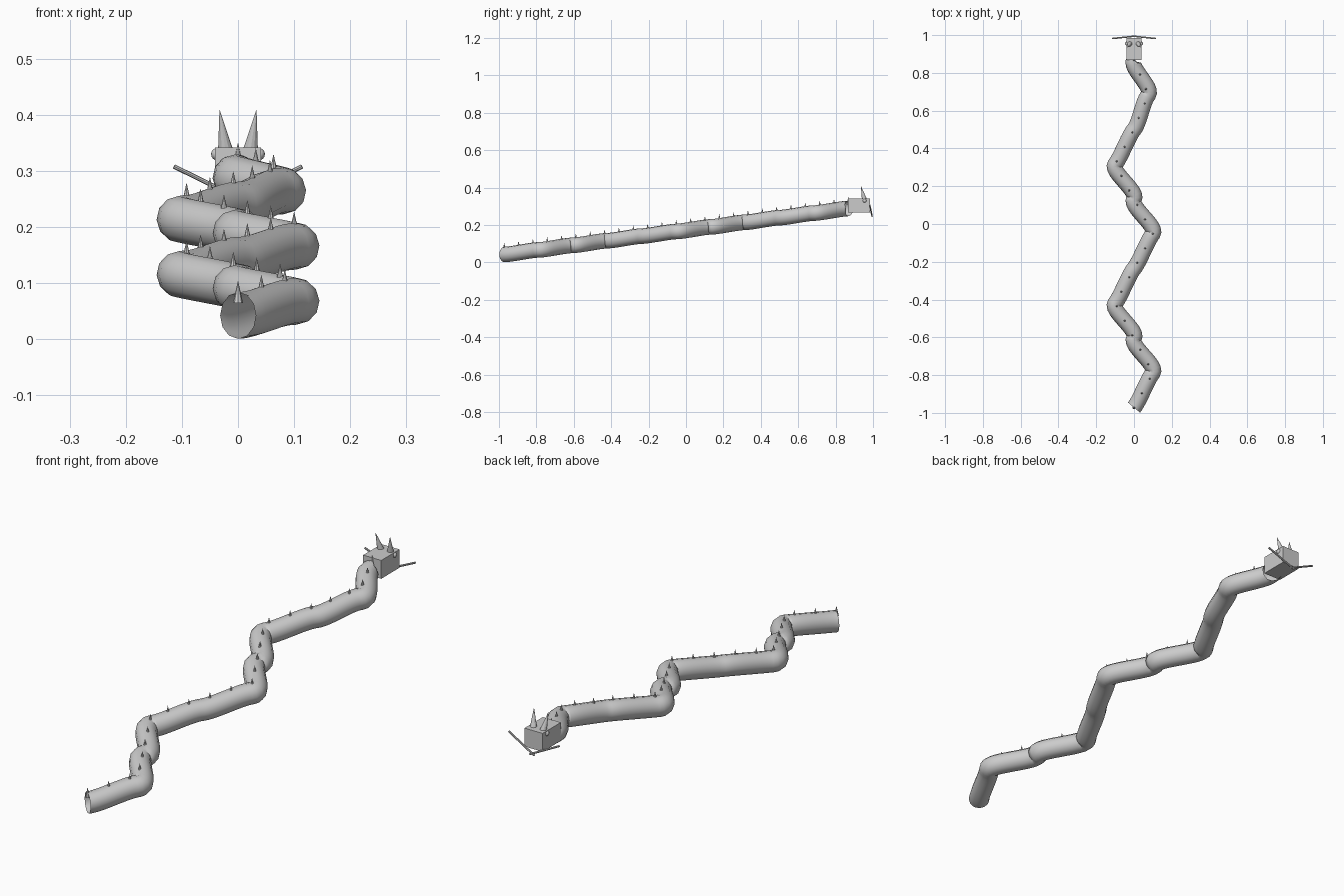
import bpy, math
from mathutils import Vector

if "Cube" in bpy.data.objects:
    bpy.data.objects.remove(bpy.data.objects["Cube"])

# control points of the winding body
N = 10
wave = [0, 1, 0, -1, 0, 1, 0, -1, 0, 0.76, 0]
PTS = [Vector((0.1 * w, -0.972 + 0.184 * i, 0.0425 + 0.0246 * i)) for i, w in enumerate(wave)]
H = Vector((0.03, 0.036, 0))


def finish(name):
    o = bpy.context.object
    o.name = name
    return o


def cone(name, base, tip, r1, r2=0.0, sides=8):
    base, tip = Vector(base), Vector(tip)
    d = tip - base
    bpy.ops.mesh.primitive_cone_add(vertices=sides, radius1=r1, radius2=r2, depth=d.length,
                                    location=(base + tip) / 2,
                                    rotation=d.to_track_quat('Z', 'Y').to_euler())
    return finish(name)


# body: open round tube along a curve
cu = bpy.data.curves.new("body", 'CURVE')
cu.dimensions = '3D'
cu.bevel_depth = 0.0415
cu.bevel_resolution = 4
cu.resolution_u = 12
sp = cu.splines.new('BEZIER')
sp.bezier_points.add(N)
for b, p in zip(sp.bezier_points, PTS):
    b.handle_left_type = b.handle_right_type = 'FREE'
    b.co, b.handle_left, b.handle_right = p, p - H, p + H
body = bpy.data.objects.new("body", cu)
bpy.context.collection.objects.link(body)

# back spikes, evenly spaced between the control points
for i in range(25):
    u = i / 24 * N
    k = min(int(u), N - 1)
    p = PTS[k].lerp(PTS[k + 1], u - k)
    cone("back_spike", p + Vector((0, 0, 0.0225)), p + Vector((0, 0, 0.0625)), 0.009)

# head block
bpy.ops.mesh.primitive_cube_add(size=1, location=(0, 0.926, 0.304))
head = finish("head")
head.scale = (0.082, 0.118, 0.075)

for s in (-1, 1):
    # horns, eyes and whiskers
    cone("horn", (s * 0.021, 0.956, 0.328), (s * 0.033, 0.935, 0.41), 0.015, sides=12)
    bpy.ops.mesh.primitive_uv_sphere_add(segments=16, ring_count=8, radius=0.011,
                                         location=(s * 0.037, 0.955, 0.33))
    finish("eye")
    bpy.ops.object.shade_smooth()
    cone("whisker", (-s * 0.01, 0.995, 0.247), (s * 0.114, 0.982, 0.308), 0.004, 0.004)
